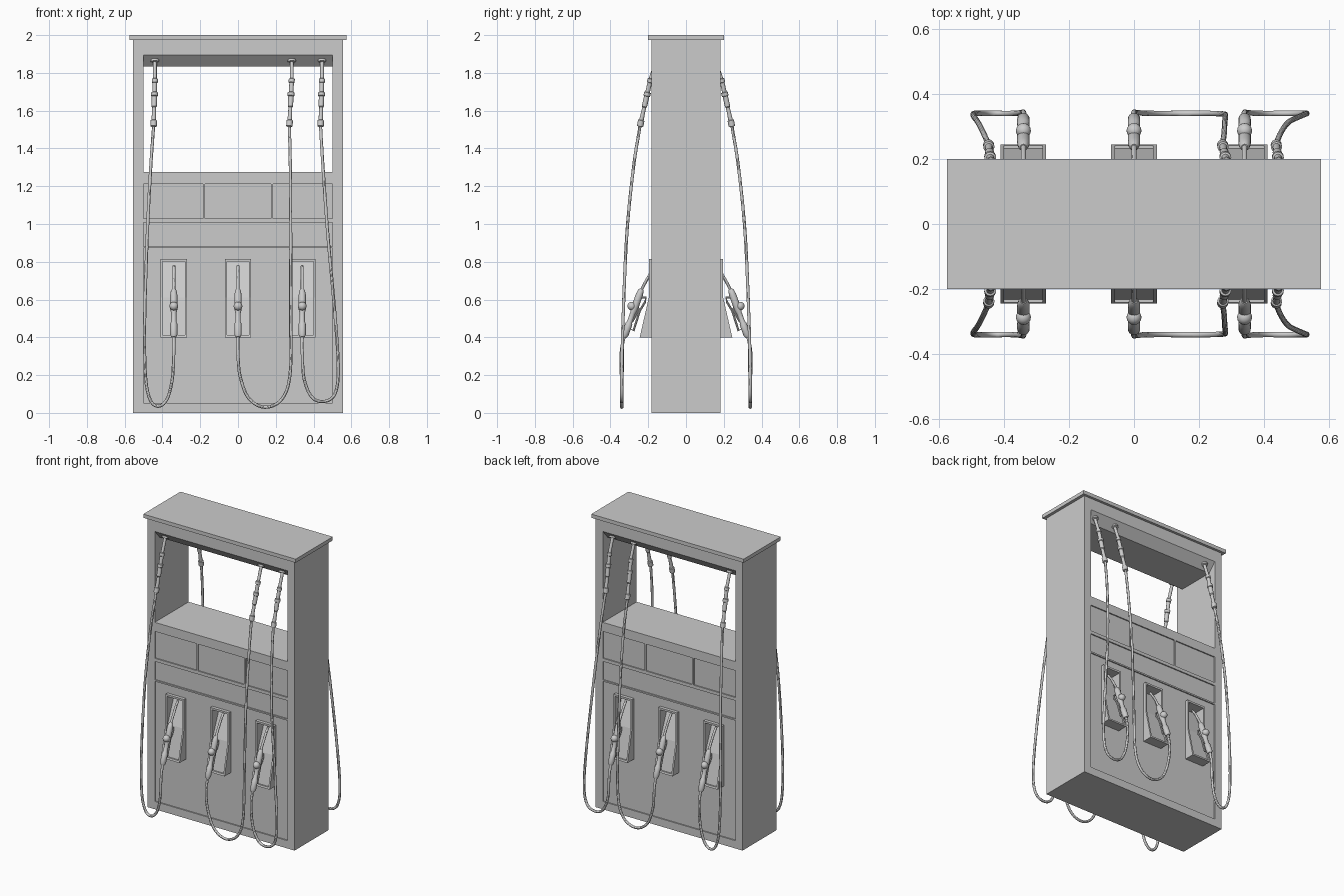
import bpy, bmesh
from mathutils import Vector

if "Cube" in bpy.data.objects:
    bpy.data.objects.remove(bpy.data.objects["Cube"])


def add_mesh(name, bm):
    bmesh.ops.recalc_face_normals(bm, faces=bm.faces)
    me = bpy.data.meshes.new(name)
    bm.to_mesh(me)
    bm.free()
    ob = bpy.data.objects.new(name, me)
    bpy.context.collection.objects.link(ob)
    return ob


def prism(name, profile, x0, x1):
    """Extrude a (y, z) profile from x0 to x1."""
    bm = bmesh.new()
    face = bm.faces.new([bm.verts.new((x0, y, z)) for y, z in profile])
    ext = bmesh.ops.extrude_face_region(bm, geom=[face])
    verts = [v for v in ext["geom"] if isinstance(v, bmesh.types.BMVert)]
    bmesh.ops.translate(bm, verts=verts, vec=(x1 - x0, 0, 0))
    return add_mesh(name, bm)


def box(name, x0, x1, y0, y1, z0, z1):
    return prism(name, [(y0, z0), (y1, z0), (y1, z1), (y0, z1)], x0, x1)


def cut(ob, cutter):
    mod = ob.modifiers.new("cut", "BOOLEAN")
    mod.operation = "DIFFERENCE"
    mod.solver = "EXACT"
    mod.object = cutter
    deps = bpy.context.evaluated_depsgraph_get()
    me = bpy.data.meshes.new_from_object(ob.evaluated_get(deps))
    ob.modifiers.clear()
    ob.data = me


def mirror_y(ob):
    mod = ob.modifiers.new("mirror", "MIRROR")
    mod.use_axis = (False, True, False)
    mod.use_clip = False
    mod.use_mirror_merge = False


def shade_smooth(ob):
    bpy.ops.object.select_all(action="DESELECT")
    bpy.context.view_layer.objects.active = ob
    ob.select_set(True)
    bpy.ops.object.shade_smooth_by_angle()


def tube(name, pts, radii, sides=12):
    """Sweep a circle along points, one radius per point, mirrored to the back."""
    pts = [Vector(p) for p in pts]
    bm = bmesh.new()
    rings, last, normal = [], None, None
    n = len(pts)
    for i, p in enumerate(pts):
        t = (pts[min(i + 1, n - 1)] - pts[max(i - 1, 0)]).normalized()
        if last is None:
            normal = t.orthogonal().normalized()
        else:
            normal = last.rotation_difference(t) @ normal
        last = t
        side = t.cross(normal)
        ring = []
        for k in range(sides):
            d = Vector((1, 0)).copy()
            a = 6.2831853 * k / sides
            from_math = (math_cos(a), math_sin(a))
            ring.append(bm.verts.new(p + (normal * from_math[0] + side * from_math[1]) * radii[i]))
        rings.append(ring)
    for a, b in zip(rings, rings[1:]):
        for k in range(sides):
            j = (k + 1) % sides
            bm.faces.new((a[k], a[j], b[j], b[k]))
    bm.faces.new(rings[0])
    bm.faces.new(rings[-1])
    ob = add_mesh(name, bm)
    mirror_y(ob)
    shade_smooth(ob)
    return ob


from math import cos as math_cos, sin as math_sin


def lathe(name, p0, p1, profile):
    p0, p1 = Vector(p0), Vector(p1)
    return tube(name, [p0.lerp(p1, t) for t, r in profile], [r for t, r in profile], 16)


def spline(pts, steps=7):
    """Catmull-Rom curve through the points."""
    p = [Vector(q) for q in pts]
    p = [2 * p[0] - p[1]] + p + [2 * p[-1] - p[-2]]
    out = []
    for a, b, c, d in zip(p, p[1:], p[2:], p[3:]):
        for s in range(steps):
            t = s / steps
            out.append(0.5 * (2 * b + (c - a) * t + (2 * a - 5 * b + 4 * c - d) * t * t
                              + (3 * b - a - 3 * c + d) * t ** 3))
    return out + [p[-2]]


# Cabinet with open upper window, and overhanging cap
body = box("cabinet", -0.555, 0.555, -0.183, 0.183, 0, 1.975)
box("top_cap", -0.575, 0.575, -0.2, 0.2, 1.975, 2.0)
cutters = [prism("window_cutter", [(-0.3, 1.275), (0.3, 1.275), (0.3, 1.895), (0.183, 1.895), (0.13, 1.835),
                                   (-0.13, 1.835), (-0.183, 1.895), (-0.3, 1.895)], -0.5, 0.5)]

# Shallow recessed panels on both faces
panels = [(-0.5, -0.185, 1.03, 1.213), (-0.175, 0.175, 1.03, 1.213), (0.185, 0.5, 1.03, 1.213),
          (-0.5, 0.5, 0.882, 1.008), (-0.5, 0.5, 0.053, 0.872)]
for s in (-1, 1):
    for x0, x1, z0, z1 in panels:
        ys = sorted((s * 0.175, s * 0.3))
        cutters.append(box("panel_cutter", x0, x1, ys[0], ys[1], z0, z1))

# Nozzle boots: wedge-bottomed trays with a slanted cavity
boot_profile = [(-0.165, 0.40), (-0.245, 0.40), (-0.197, 0.61), (-0.197, 0.815), (-0.165, 0.815)]
cavity = [(-0.3, 0.413), (-0.232, 0.413), (-0.188, 0.61), (-0.11, 0.802), (-0.3, 0.802)]
for x in (-0.34, 0, 0.34):
    boot = prism("nozzle_boot", boot_profile, x - 0.07, x + 0.07)
    for s in (1, -1):
        c = prism("cavity_cutter", [(s * y, z) for y, z in cavity], x - 0.059, x + 0.059)
        cutters.append(c)
        if s == 1:
            cut(boot, c)
    mirror_y(boot)
for c in cutters:
    cut(body, c)
for c in cutters:
    bpy.data.objects.remove(c)

# Nozzles
for x in (-0.34, 0, 0.34):
    spout = spline([(x, -0.24, 0.645), (x, -0.213, 0.695), (x, -0.183, 0.745), (x, -0.158, 0.778)], 4)
    tube("nozzle_spout", spout, [0.008] * len(spout))
    lathe("nozzle_body", (x, -0.236, 0.655), (x, -0.328, 0.40),
          [(0, 0.010), (0.03, 0.015), (0.12, 0.019), (0.42, 0.019), (0.5, 0.014), (0.68, 0.014),
           (0.72, 0.019), (0.95, 0.019), (1, 0.012)])
    bm = bmesh.new()
    bmesh.ops.create_uvsphere(bm, u_segments=16, v_segments=10, radius=0.023)
    bmesh.ops.translate(bm, verts=bm.verts, vec=(x, -0.287, 0.565))
    ball = add_mesh("nozzle_valve", bm)
    mirror_y(ball)
    shade_smooth(ball)
    tube("trigger_guard", [(x, -0.255, 0.612), (x, -0.212, 0.61), (x, -0.218, 0.585), (x, -0.245, 0.54),
                           (x, -0.278, 0.435), (x, -0.31, 0.455)], [0.006] * 6, 8)
    tube("trigger", [(x, -0.262, 0.575), (x, -0.25, 0.55), (x, -0.285, 0.48)], [0.006, 0.006, 0.005], 8)

# Hoses: swivel x, then (x, y, z) points down to the nozzle
hoses = [
    (-0.44, -0.447, [(-0.462, -0.278, 1.3), (-0.48, -0.313, 0.95), (-0.494, -0.333, 0.5), (-0.49, -0.34, 0.2),
                     (-0.465, -0.34, 0.07), (-0.42, -0.34, 0.035), (-0.375, -0.34, 0.075),
                     (-0.348, -0.342, 0.18), (-0.34, -0.343, 0.32), (-0.34, -0.326, 0.41)]),
    (0.285, 0.272, [(0.277, -0.278, 1.3), (0.279, -0.313, 0.95), (0.281, -0.333, 0.5), (0.275, -0.338, 0.2),
                    (0.23, -0.34, 0.07), (0.14, -0.34, 0.03), (0.055, -0.34, 0.08),
                    (0.01, -0.342, 0.2), (0.0, -0.343, 0.32), (0.0, -0.326, 0.41)]),
    (0.445, 0.437, [(0.45, -0.278, 1.3), (0.475, -0.313, 0.95), (0.515, -0.333, 0.5), (0.531, -0.34, 0.22),
                    (0.51, -0.34, 0.095), (0.45, -0.34, 0.06), (0.39, -0.34, 0.085),
                    (0.35, -0.342, 0.18), (0.34, -0.343, 0.32), (0.34, -0.326, 0.41)])]
for x0, x1, path in hoses:
    top, mid, end = (x0, -0.152, 1.87), (x0, -0.187, 1.77), (x1, -0.244, 1.515)
    lathe("hose_fitting", top, mid, [(0, 0.022), (0.12, 0.022), (0.14, 0.010), (1, 0.010)])
    lathe("hose_swivel", mid, end,
          [(0, 0.012), (0.01, 0.016), (0.08, 0.016), (0.09, 0.012), (0.28, 0.012), (0.29, 0.018), (0.36, 0.018),
           (0.37, 0.014), (0.58, 0.014), (0.60, 0.010), (0.86, 0.012), (0.87, 0.017), (0.99, 0.017), (1, 0.010)])
    line = spline([end] + path)
    tube("hose", line, [0.0085] * len(line))
